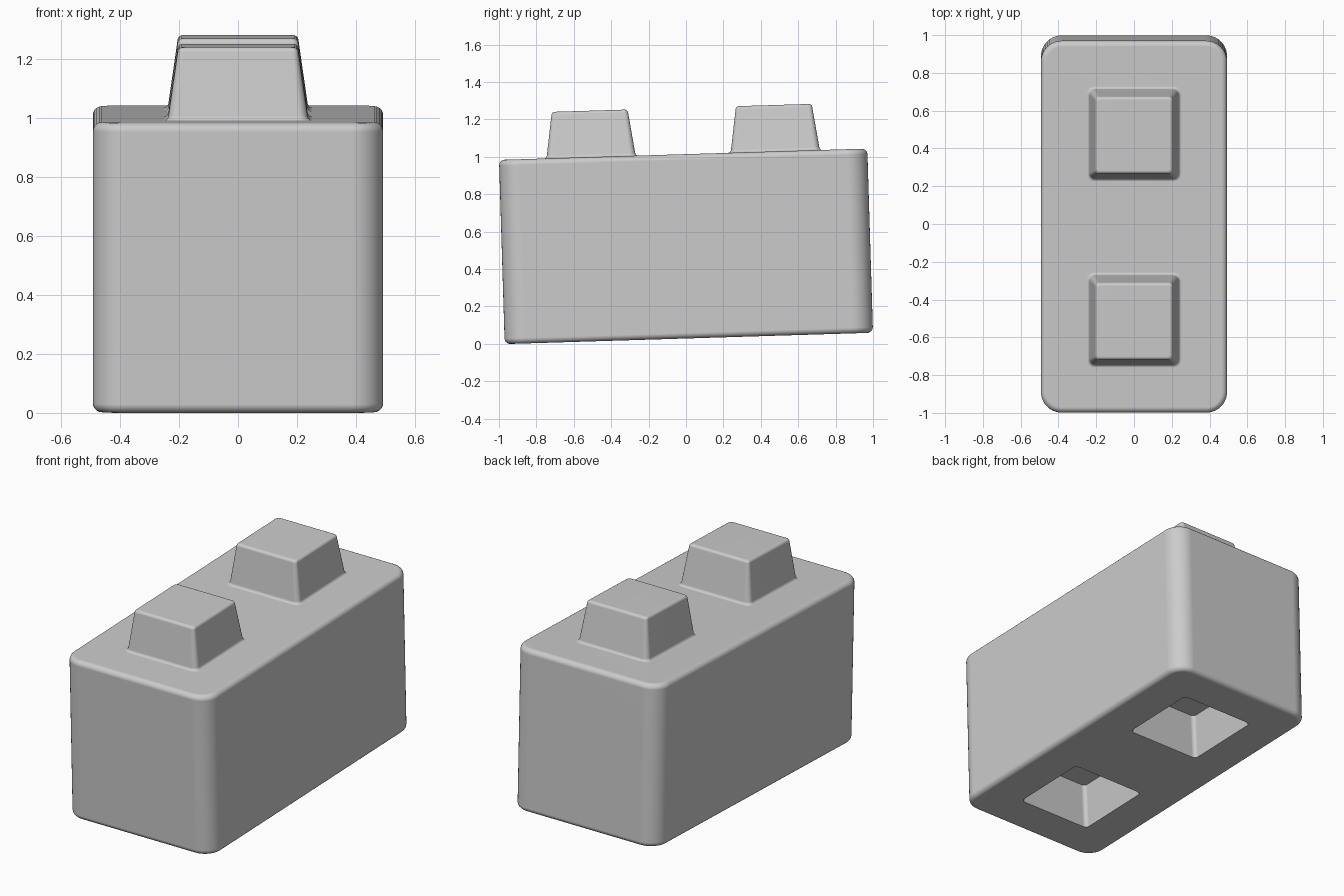
import bpy, bmesh
from math import sin, cos, pi, radians
from mathutils import Matrix

if "Cube" in bpy.data.objects:
    bpy.data.objects.remove(bpy.data.objects["Cube"])

W, L, H = 0.4925, 0.985, 0.4925      # half sizes of the block
TILT = radians(1.76)
SPACING = 0.4925                     # stud offset along the block


def ring(hx, hy, r, n):
    """Rounded rectangle outline."""
    pts = []
    for k, (sx, sy) in enumerate([(1, 1), (-1, 1), (-1, -1), (1, -1)]):
        for i in range(n + 1):
            a = (k + i / n) * pi / 2
            pts.append((sx * (hx - r) + r * cos(a), sy * (hy - r) + r * sin(a)))
    return pts


def loft(name, rings, n, y=0):
    """Skin (half x, half y, corner radius, z) rings, bottom to top, with caps."""
    bm = bmesh.new()
    loops = [[bm.verts.new((px, py + y, z)) for px, py in ring(hx, hy, r, n)]
             for hx, hy, r, z in rings]
    for a, b in zip(loops, loops[1:]):
        for i in range(len(a)):
            j = (i + 1) % len(a)
            bm.faces.new((a[i], a[j], b[j], b[i]))
    bm.faces.new(loops[0][::-1])
    bm.faces.new(loops[-1])
    me = bpy.data.meshes.new(name)
    bm.to_mesh(me)
    bm.free()
    ob = bpy.data.objects.new(name, me)
    bpy.context.collection.objects.link(ob)
    return ob


def boolean(target, tool, operation):
    mod = target.modifiers.new(operation, 'BOOLEAN')
    mod.operation, mod.object, mod.solver = operation, tool, 'EXACT'
    bpy.context.view_layer.objects.active = target
    bpy.ops.object.modifier_apply(modifier=mod.name)
    bpy.data.objects.remove(tool)


# Block with large vertical corner radii and small top and bottom fillets
R, F, S = 0.11, 0.03, 5
lower = []
for i in range(S + 1):
    a = i / S * pi / 2
    d = F * (1 - sin(a))
    lower.append((W - d, L - d, R - d, -H + F * (1 - cos(a))))
upper = [(x, y, r, -z) for x, y, r, z in reversed(lower)]
block = loft("stud_block", lower + upper, 10)

# Tapered stud profile: flared foot, sloping side, rounded top
profile = [(0.252, -0.04)]
for i in range(5):
    a = i / 4 * radians(82)
    profile.append((0.252 - 0.016 * sin(a), 0.018 * (1 - cos(a))))
for i in range(5):
    a = radians(8) + i / 4 * radians(82)
    profile.append((0.187 + 0.018 * cos(a), 0.23 + 0.018 * sin(a)))

for y in (-SPACING, SPACING):
    stud = loft("stud", [(w, w, 0.012 + max(0, w - 0.187) * 0.4, H + z)
                         for w, z in profile], 4, y)
    boolean(block, stud, 'UNION')
    # Matching tapered socket underneath
    socket = loft("socket_cutter", [(0.254, 0.254, 0.025, -H - 0.04),
                                    (0.246, 0.246, 0.025, -H),
                                    (0.205, 0.205, 0.025, -H + 0.25)], 4, y)
    socket.hide_render = True
    boolean(block, socket, 'DIFFERENCE')

# Slight tilt, then rest the lowest point on the ground
block.data.transform(Matrix.Rotation(TILT, 4, 'X'))
low = min(v.co.z for v in block.data.vertices)
block.data.transform(Matrix.Translation((0, 0, -low)))

bpy.ops.object.select_all(action='DESELECT')
block.select_set(True)
bpy.context.view_layer.objects.active = block
bpy.ops.object.shade_smooth_by_angle(angle=radians(35))
block.modifiers.new("weighted_normals", 'WEIGHTED_NORMAL').keep_sharp = True
